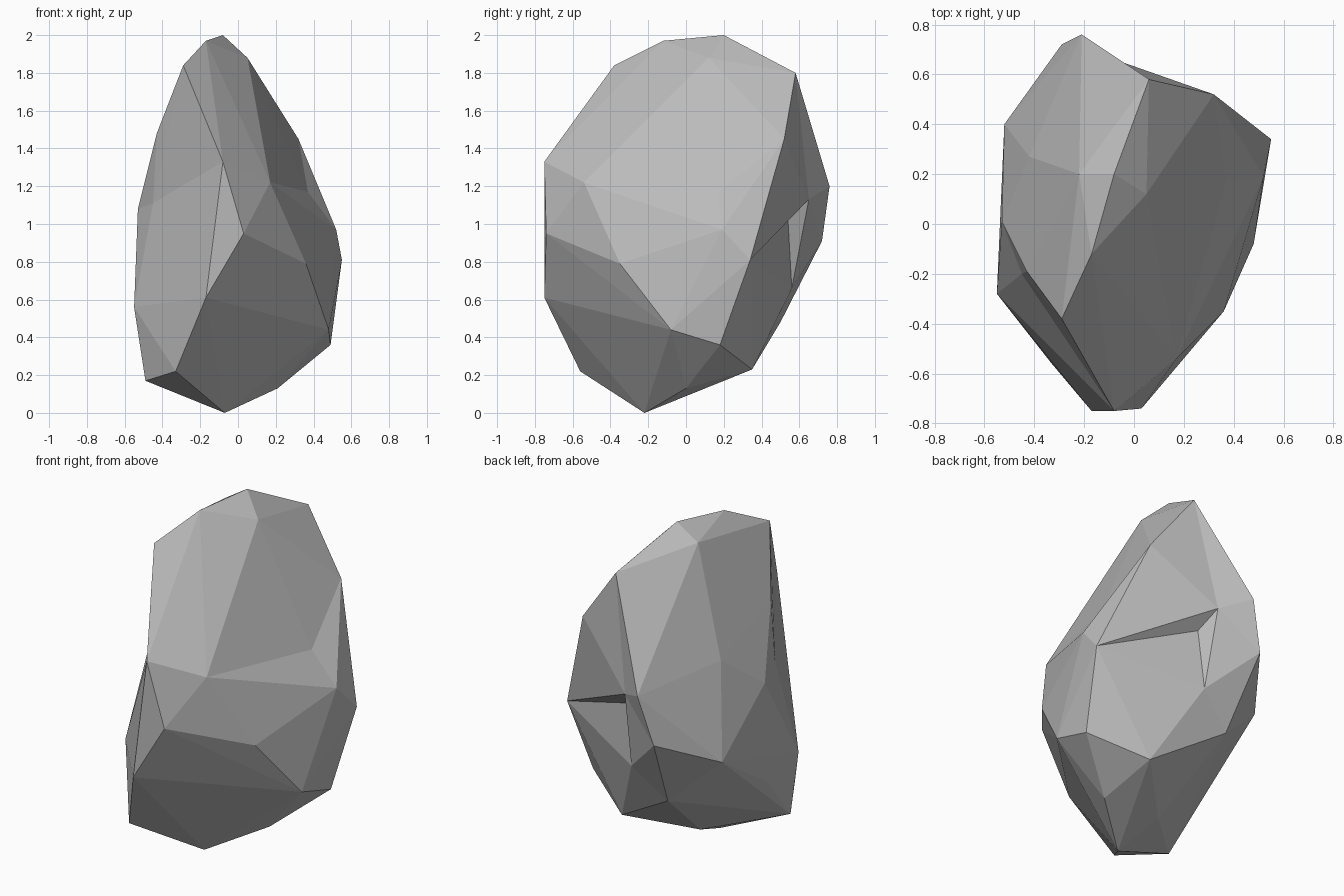
import bpy
import bmesh
from mathutils import Vector

cube = bpy.data.objects.get("Cube")
if cube:
    bpy.data.objects.remove(cube, do_unlink=True)

# One plain stone colour
stone = bpy.data.materials.new("stone grey")
stone.use_nodes = True
colour = (0.5, 0.5, 0.5, 1)
stone.diffuse_color = colour
stone.node_tree.nodes["Principled BSDF"].inputs["Base Color"].default_value = colour

# Corners of the chipped boulder, grouped by side
crown = [(-.08, .2, 2), (-.17, -.12, 1.97), (-.29, -.38, 1.84),
         (.06, .58, 1.8), (.05, .12, 1.88), (-.22, .2, 1.91)]
front = [(-.08, -.75, 1.33), (.03, -.74, .95), (-.17, -.75, .61),
         (-.33, -.56, .22), (.17, -.54, 1.22)]
left_side = [(.36, -.35, .79), (.48, -.08, .44), (.49, .18, .36),
             (.55, .34, .81), (.52, .19, .97), (.32, .52, 1.45)]
right_side = [(-.43, -.19, 1.48), (-.53, .01, 1.08), (-.55, -.28, .56),
              (-.49, -.29, .17), (-.53, 0, .49), (-.52, .4, .75)]
back = [(-.21, .76, 1.2), (-.29, .72, .91), (-.23, .5, .48), (.18, .35, .23)]
base = [(-.07, -.22, 0), (.21, 0, .13), (-.13, .05, .11)]

# Shallow dents: each is pushed out to join the hull, then pulled back in
dents = [((.37, .17, 1.17), 1.12), ((-.45, -.2, 1.11), 1.15),
         ((-.42, .27, 1.285), 1.02), ((-.05, .65, 1.13), 1.1),
         ((0, .54, 1.02), 1.24), ((-.03, .56, .66), 1.05)]
corners = [(p, 1) for p in crown + front + left_side + right_side + back + base] + dents

# Wrap the corners in flat triangles
centre = Vector((0, 0, 1))
bm = bmesh.new()
rest = {}
for point, push in corners:
    point = Vector(point)
    rest[bm.verts.new(centre + (point - centre) * push)] = point
bmesh.ops.convex_hull(bm, input=list(bm.verts))
for vert in list(bm.verts):
    if vert.link_faces:
        vert.co = rest[vert]
    else:
        bm.verts.remove(vert)
bmesh.ops.recalc_face_normals(bm, faces=list(bm.faces))

mesh = bpy.data.meshes.new("boulder")
bm.to_mesh(mesh)
bm.free()
mesh.materials.append(stone)
bpy.context.collection.objects.link(bpy.data.objects.new("boulder", mesh))
